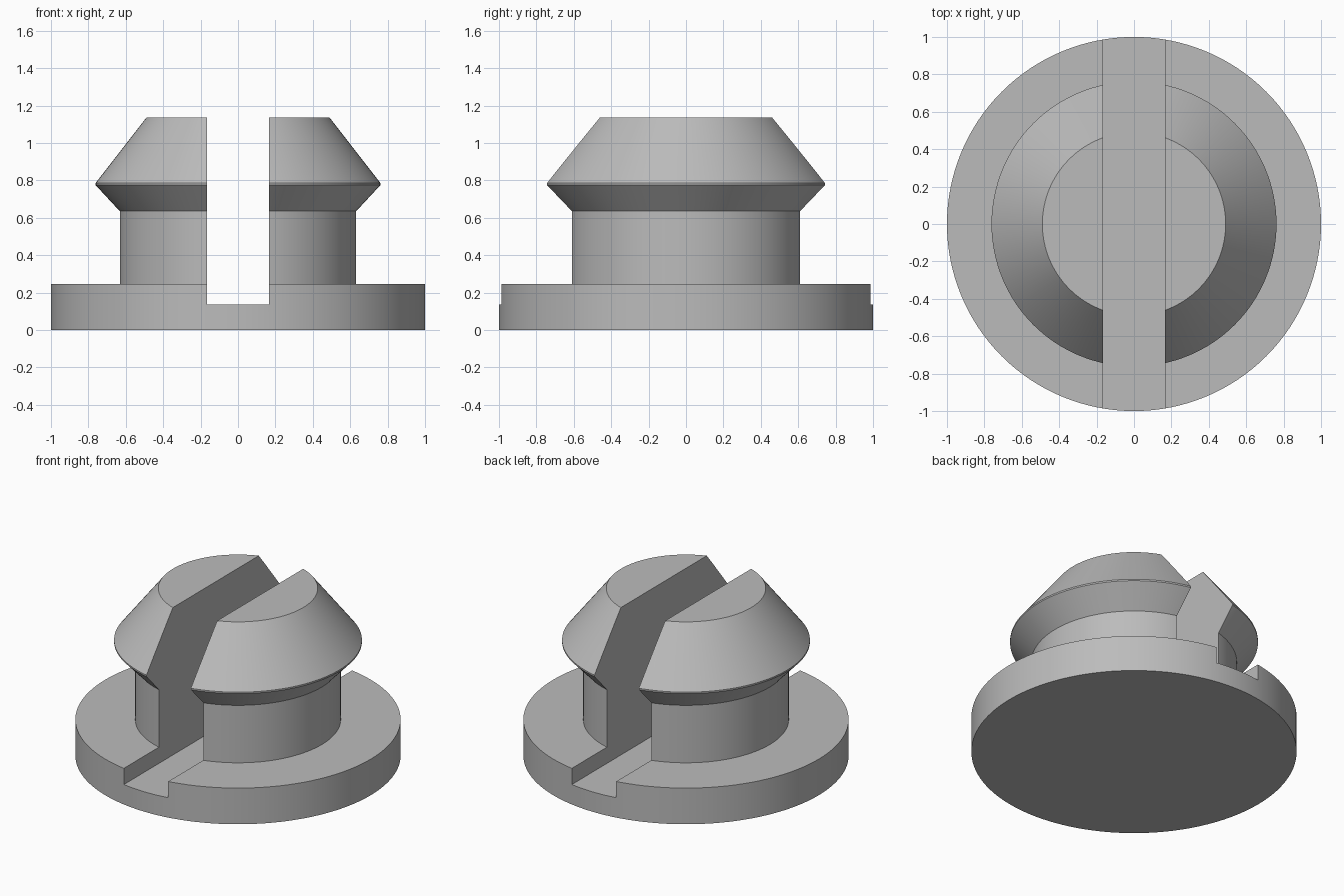
import bpy
import bmesh
from math import cos, sin, tau, radians

default = bpy.data.objects.get("Cube")
if default:
    bpy.data.objects.remove(default, do_unlink=True)

SEGMENTS = 128
TOP = 1.135
SLOT_FLOOR = 0.135
SLOT_WIDTH = 0.333

grey = bpy.data.materials.new("plain grey")
grey.use_nodes = True
colour = (0.5, 0.5, 0.5, 1)
grey.diffuse_color = colour
grey.node_tree.nodes["Principled BSDF"].inputs["Base Color"].default_value = colour


def finish(name, bm):
    """Turn a bmesh into a named object."""
    bmesh.ops.recalc_face_normals(bm, faces=bm.faces)
    mesh = bpy.data.meshes.new(name)
    bm.to_mesh(mesh)
    bm.free()
    mesh.materials.append(grey)
    obj = bpy.data.objects.new(name, mesh)
    bpy.context.collection.objects.link(obj)
    return obj


def lathe(name, profile):
    """Revolve (radius, height) points and cap both ends."""
    bm = bmesh.new()
    angles = [tau * i / SEGMENTS for i in range(SEGMENTS)]
    rings = [[bm.verts.new((r * cos(a), r * sin(a), z)) for a in angles]
             for r, z in profile]
    for low, high in zip(rings, rings[1:]):
        for i in range(SEGMENTS):
            j = (i + 1) % SEGMENTS
            bm.faces.new((low[i], low[j], high[j], high[i]))
    bm.faces.new(rings[0])
    bm.faces.new(rings[-1])
    return finish(name, bm)


# Flange, neck, undercut lip and tapered head in one turned profile
plug = lathe("slotted_snap_plug", [
    (1, 0), (1, 0.245), (0.632, 0.245), (0.632, 0.635),
    (0.762, 0.775), (0.762, 0.785), (0.49, TOP)])

# Slot running front to back through head, neck and upper flange
bm = bmesh.new()
bmesh.ops.create_cube(bm, size=1)
height = TOP + 0.2 - SLOT_FLOOR
bmesh.ops.scale(bm, vec=(SLOT_WIDTH, 3, height), verts=bm.verts)
bmesh.ops.translate(bm, vec=(0, 0, SLOT_FLOOR + height / 2), verts=bm.verts)
cutter = finish("slot_cutter", bm)
cutter.hide_render = True

cut = plug.modifiers.new("slot", "BOOLEAN")
cut.operation = "DIFFERENCE"
cut.solver = "EXACT"
cut.object = cutter
bpy.ops.object.select_all(action="DESELECT")
bpy.context.view_layer.objects.active = plug
plug.select_set(True)
bpy.ops.object.modifier_apply(modifier=cut.name)
bpy.data.objects.remove(cutter, do_unlink=True)

# Smooth round walls, crisp rims
bpy.ops.object.shade_smooth_by_angle(angle=radians(20))
